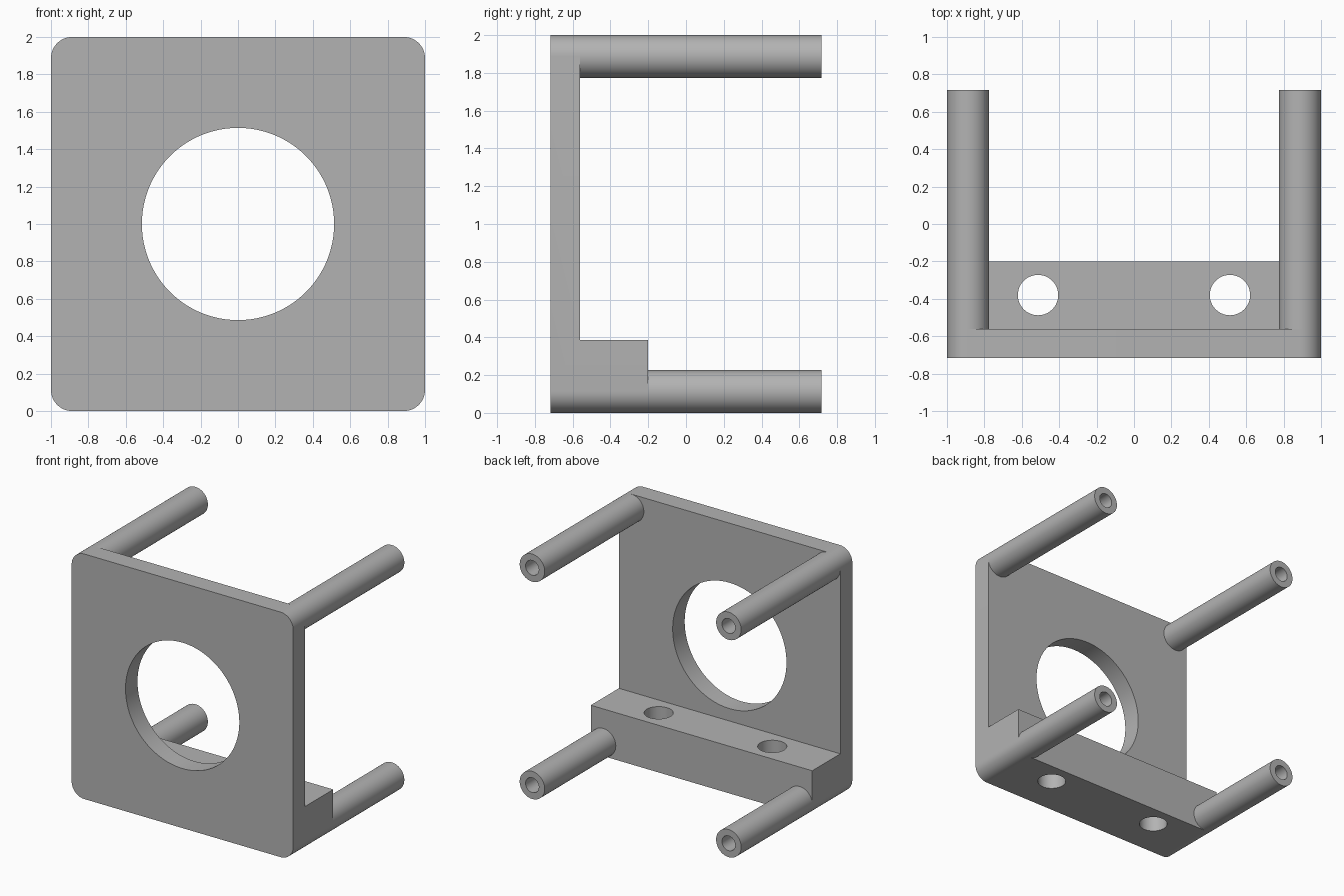
import bpy
import math
from mathutils import Matrix, Vector

cube = bpy.data.objects.get("Cube")
if cube:
    bpy.data.objects.remove(cube, do_unlink=True)

FRONT, PLATE_BACK, LEDGE_BACK, BACK = -0.717, -0.562, -0.2, 0.717
LEDGE_TOP = 0.385
R = 0.113            # post radius, also the corner radius
C = 1 - R            # post offset from the middle

grey = bpy.data.materials.new("plain grey")
grey.use_nodes = True
colour = (0.45, 0.45, 0.45, 1)
grey.diffuse_color = colour
grey.node_tree.nodes["Principled BSDF"].inputs["Base Color"].default_value = colour


def add_mesh(name, verts, faces):
    mesh = bpy.data.meshes.new(name)
    mesh.from_pydata(verts, [], faces)
    mesh.materials.append(grey)
    ob = bpy.data.objects.new(name, mesh)
    bpy.context.collection.objects.link(ob)
    return ob


def prism(name, outline, y0, y1):
    """Extrude an x-z outline (counter-clockwise from the front) along y."""
    n = len(outline)
    verts = [(x, y, z) for y in (y0, y1) for x, z in outline]
    faces = [tuple(range(n)), tuple(reversed(range(n, 2 * n)))]
    faces += [(i, i + n, (i + 1) % n + n, (i + 1) % n) for i in range(n)]
    return add_mesh(name, verts, faces)


def arc(cx, cz, r, start, sweep, steps):
    angles = [start + sweep * i / steps for i in range(steps + 1)]
    return [(cx + r * math.cos(a), cz + r * math.sin(a)) for a in angles]


def circle(cx, cz, r, n):
    return arc(cx, cz, r, 0, math.tau, n)[:-1]


def cut(target, cutter):
    cutter.hide_render = True
    mod = target.modifiers.new("cut", "BOOLEAN")
    mod.operation, mod.solver, mod.object = "DIFFERENCE", "EXACT", cutter
    bpy.context.view_layer.objects.active = target
    bpy.ops.object.modifier_apply(modifier=mod.name)
    bpy.data.objects.remove(cutter, do_unlink=True)


# Front plate and lower ledge, sharing one rounded outline
outline = []
for k, (sx, sz) in enumerate([(1, 1), (-1, 1), (-1, -1), (1, -1)]):
    outline += arc(sx * C, 1 + sz * C, R, k * math.pi / 2, math.pi / 2, 12)
bracket = prism("bracket", outline, FRONT, LEDGE_BACK)
space = [(-1.5, LEDGE_TOP), (1.5, LEDGE_TOP), (1.5, 2.5), (-1.5, 2.5)]
cut(bracket, prism("space_cutter", space, PLATE_BACK, 0.5))

# Large round opening
cut(bracket, prism("opening_cutter", circle(0, 1, 0.514, 96), -1, 0))

# Vertical bolt holes in the ledge
for side in (-1, 1):
    bolt = prism("bolt_cutter", circle(0, 0, 0.108, 48), -1, 1)
    bolt.data.transform(Matrix.Translation(Vector((side * 0.513, -0.38, 0.2)))
                        @ Matrix.Rotation(math.pi / 2, 4, "X"))
    cut(bracket, bolt)

# Four hollow posts standing on the back of the bracket
parts = [bracket]
for sx, side in ((1, "left"), (-1, "right")):
    for sz, level, start in ((1, "upper", PLATE_BACK), (-1, "lower", LEDGE_BACK)):
        cx, cz = sx * C, 1 + sz * C
        post = prism(f"{level}_{side}_post", circle(cx, cz, R, 48), start, BACK)
        cut(post, prism("bore_cutter", circle(cx, cz, 0.06, 32), start + 0.02, 1))
        parts.append(post)

# Smooth the round walls, keep the edges sharp
bpy.ops.object.select_all(action="DESELECT")
for ob in parts:
    ob.select_set(True)
bpy.context.view_layer.objects.active = bracket
bpy.ops.object.shade_smooth_by_angle(angle=math.radians(30))
